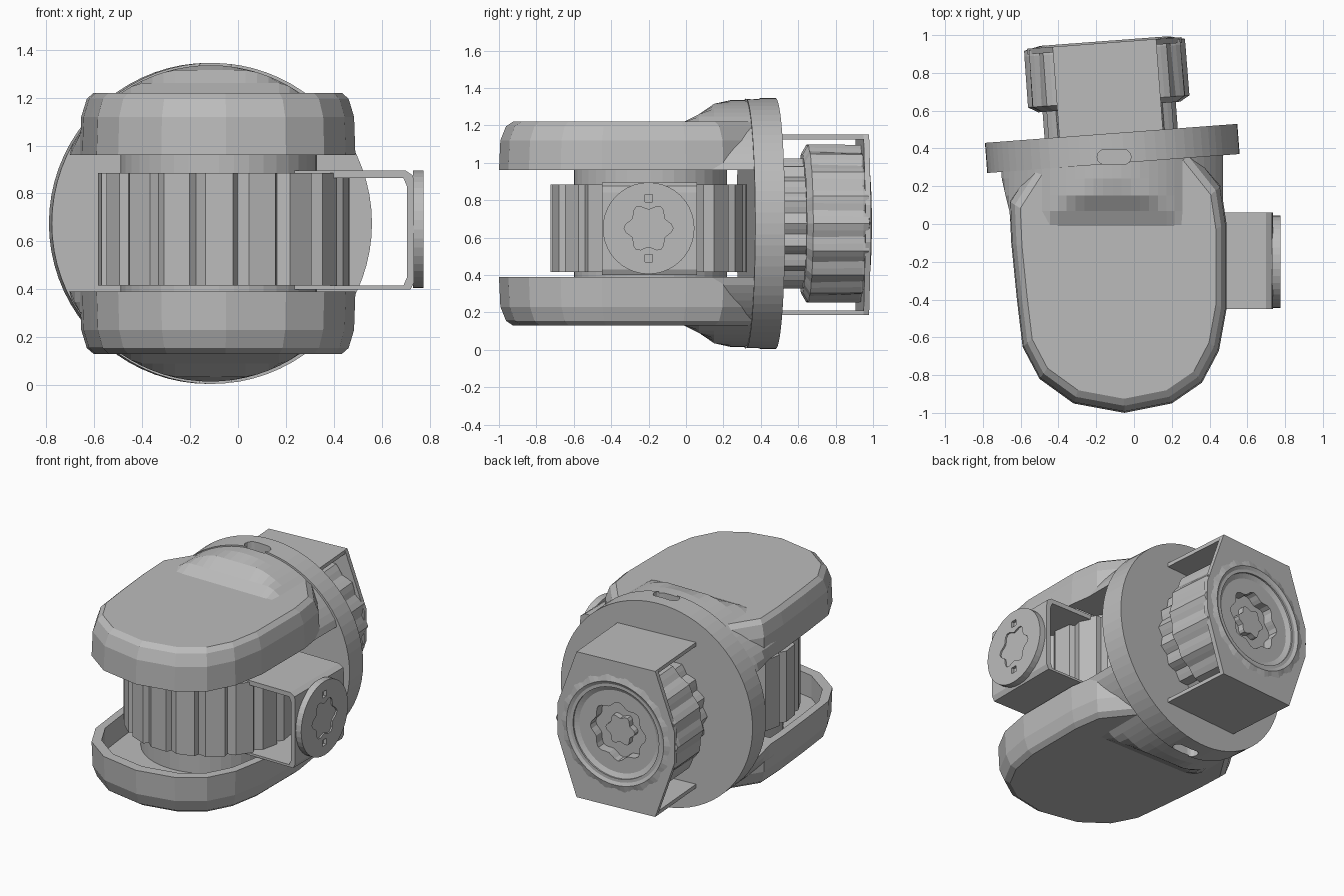
import bpy, bmesh, math
from mathutils import Matrix

cube = bpy.data.objects.get("Cube")
if cube:
    bpy.data.objects.remove(cube, do_unlink=True)

grey = bpy.data.materials.new("plain grey")
grey.use_nodes = True
tone = (0.5, 0.5, 0.5, 1)
grey.diffuse_color = tone
grey.node_tree.nodes["Principled BSDF"].inputs["Base Color"].default_value = tone

MID = 0.675            # height of the symmetry plane
AXIS_X = -0.115        # centre of the rear disc
TILT = (Matrix.Translation((AXIS_X, 0.4, MID))
        @ Matrix.Rotation(math.radians(4.3), 4, 'Z'))


def loft(name, sections, axis, matrix=None, mirror=False):
    """Skin a list of (offset, outline) sections along an axis and cap both ends."""
    place = {'x': lambda a, b, t: (t, a, b),
             'y': lambda a, b, t: (a, t, b),
             'z': lambda a, b, t: (a, b, t)}[axis]
    bm = bmesh.new()
    rings = [[bm.verts.new(place(a, b, t)) for a, b in pts] for t, pts in sections]
    n = len(rings[0])
    for low, high in zip(rings, rings[1:]):
        for i in range(n):
            j = (i + 1) % n
            bm.faces.new((low[i], low[j], high[j], high[i]))
    bm.faces.new(rings[0])
    bm.faces.new(rings[-1])
    if matrix:
        bm.transform(matrix)
    if mirror:
        for v in bm.verts:
            v.co.z = 2 * MID - v.co.z
    bmesh.ops.recalc_face_normals(bm, faces=bm.faces)
    mesh = bpy.data.meshes.new(name)
    bm.to_mesh(mesh)
    bm.free()
    mesh.materials.append(grey)
    ob = bpy.data.objects.new(name, mesh)
    bpy.context.collection.objects.link(ob)
    return ob


def prism(name, pts, lo, hi, axis, **kw):
    return loft(name, [(lo, pts), (hi, pts)], axis, **kw)


def circle(r, n=48, cx=0, cy=0, wave=0, lobes=6):
    """Round outline, optionally with lobes."""
    pts = []
    for i in range(n):
        a = 2 * math.pi * i / n
        q = r * (1 + wave * math.cos(lobes * a))
        pts.append((cx + q * math.cos(a), cy + q * math.sin(a)))
    return pts


def rect(x0, x1, y0, y1):
    return [(x0, y0), (x1, y0), (x1, y1), (x0, y1)]


def scaled(pts, s, cx=-0.08, cy=-0.25):
    return [(cx + (x - cx) * s, cy + (y - cy) * s) for x, y in pts]


def cut(target, cutter):
    """Bake a boolean difference and drop the cutter."""
    mod = target.modifiers.new("cut", 'BOOLEAN')
    mod.object = cutter
    mod.solver = 'EXACT'
    cutter.hide_render = True
    graph = bpy.context.evaluated_depsgraph_get()
    baked = bpy.data.meshes.new_from_object(target.evaluated_get(graph))
    target.modifiers.clear()
    target.data = baked
    bpy.data.objects.remove(cutter, do_unlink=True)


# Fork arms: rounded tongues with chamfered outside edge and hollow inside
outline = [(-0.48, 0.4), (-0.66, 0.12), (-0.65, -0.1), (-0.62, -0.4),
           (-0.59, -0.65), (-0.5, -0.82), (-0.32, -0.95), (-0.05, -1.0),
           (0.2, -0.95), (0.36, -0.84), (0.45, -0.67), (0.49, -0.45),
           (0.49, 0.0), (0.46, 0.2), (0.3, 0.4)]
inner = scaled(outline, 0.91)
arm = [(1.22, scaled(outline, 0.9)), (1.195, scaled(outline, 0.95)),
       (1.12, scaled(outline, 0.99)), (0.96, outline), (0.96, inner), (1.11, inner)]


# Collars: rounded shoulders sloping up from each arm to the rear disc
def shoulder(top, left):
    r = 0.66
    a0 = math.asin((0.96 - MID) / r)
    pts = []
    for i in range(31):
        a = a0 + (math.pi - 2 * a0) * i / 30
        x = AXIS_X + r * math.cos(a)
        pts.append((max(left, min(0.47, x)), min(top, MID + r * math.sin(a))))
    return pts


collar = [(-0.02, shoulder(1.215, -0.65)), (0.07, shoulder(1.26, -0.66)),
          (0.15, shoulder(1.315, -0.68)), (0.24, shoulder(1.34, -0.7)),
          (0.4, shoulder(1.345, -0.71))]

# Rear disc
disc = prism("rear_disc", circle(0.67, 72), -0.08, 0.08, 'y', matrix=TILT)

slot = []
for side, start in ((0.05, -90), (-0.05, 90)):
    for i in range(7):
        a = math.radians(start + 30 * i)
        slot.append((-0.105 + side + 0.04 * math.cos(a), 0.355 + 0.04 * math.sin(a)))

for label, flip in (("upper", False), ("lower", True)):
    loft(label + "_arm", arm, 'z', mirror=flip)
    part = loft(label + "_collar", collar, 'y', mirror=flip)
    for target in (part, disc):
        cut(target, prism("slot_cutter", slot, 1.22, 1.45, 'z', mirror=flip))

# Hub between the arms, ribbed, with a pivot pin running through it
hub = []
for i in range(18):
    a = 2 * math.pi * i / 18
    for da, r in ((0.03, 0.525), (0.25, 0.525), (0.29, 0.495)):
        hub.append((-0.06 + r * math.cos(a + da), -0.2 + r * math.sin(a + da)))
prism("hub", hub, 0.415, 0.885, 'z')
prism("pivot_pin", circle(0.41, 40, -0.08, -0.19), 0.2, 1.15, 'z')

# Side bracket: folded sheet around the hub
fold = [(0.08, 0.895), (0.7, 0.895), (0.73, 0.875), (0.735, 0.84), (0.735, 0.43),
        (0.72, 0.4), (0.08, 0.4), (0.08, 0.415), (0.69, 0.415), (0.705, 0.45),
        (0.705, 0.83), (0.69, 0.865), (0.08, 0.865)]
prism("side_bracket", fold, -0.45, 0.06, 'y')

# Side cap with a shallow lobed socket and two key notches
cap = prism("side_cap", circle(0.245, 40, -0.2, 0.65), 0.73, 0.775, 'x')
cut(cap, prism("socket_cutter", circle(0.115, 36, -0.2, 0.65, wave=0.14),
               0.765, 0.9, 'x'))
for z in (0.49, 0.81):
    cut(cap, prism("notch_cutter", rect(-0.22, -0.18, z - 0.02, z + 0.02),
                   0.755, 0.9, 'x'))

# Rear motor: ribbed neck and drum with a dished end
prism("motor_neck", circle(0.34, 72, wave=0.04, lobes=18), 0.05, 0.25, 'y', matrix=TILT)
drum = loft("motor_drum",
            [(0.22, circle(0.37, 72, wave=0.02, lobes=18)),
             (0.25, circle(0.42, 72, wave=0.02, lobes=18)),
             (0.52, circle(0.415, 72, wave=0.03, lobes=18)),
             (0.55, circle(0.41, 72, wave=0.04, lobes=18)),
             (0.57, circle(0.34, 72)), (0.535, circle(0.27, 72))],
            'y', matrix=TILT)

# Rear bracket: two straps and a six-sided back plate with a round opening
for label, z in (("upper", 0.45), ("lower", -0.49)):
    prism(label + "_strap", rect(-0.275, 0.275, z, z + 0.025), 0.05, 0.55, 'y',
          matrix=TILT)
plate_shape = [(-0.275, 0.475), (-0.41, 0.1), (-0.41, -0.1), (-0.275, -0.49),
               (0.275, -0.49), (0.41, -0.1), (0.41, 0.1), (0.275, 0.475)]
plate = prism("back_plate", plate_shape, 0.53, 0.56, 'y', matrix=TILT)
cut(plate, prism("opening_cutter", circle(0.3), 0.4, 0.7, 'y', matrix=TILT))

# Lobed recess in the drum end with a raised boss
cut(drum, prism("recess_cutter", circle(0.18, 48, wave=0.08, lobes=8),
                0.47, 0.7, 'y', matrix=TILT))
prism("recess_boss", circle(0.09, 36, wave=0.14), 0.44, 0.51, 'y', matrix=TILT)
